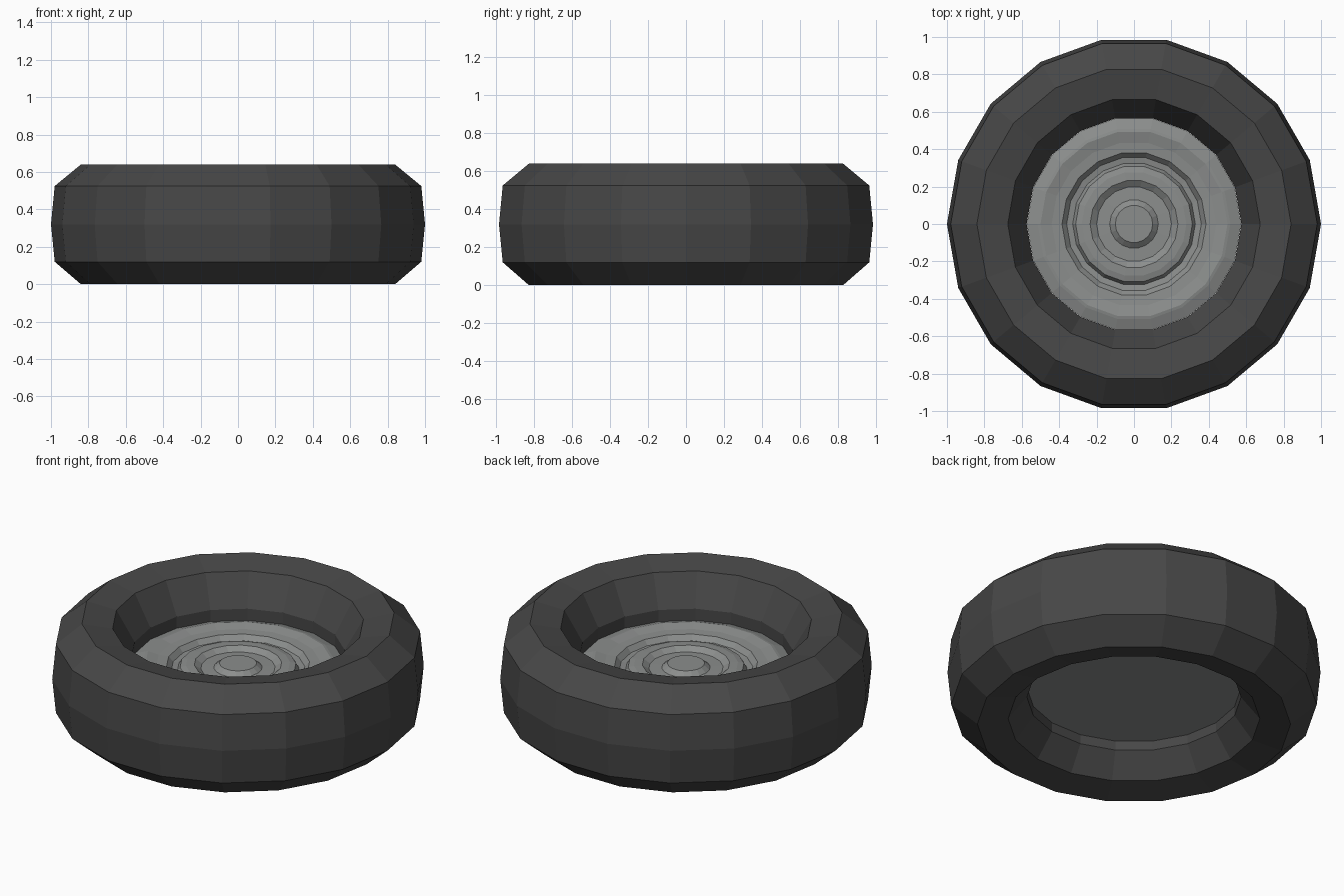
import bpy, bmesh, math

if "Cube" in bpy.data.objects:
    bpy.data.objects.remove(bpy.data.objects["Cube"])

SIDES = 18


def material(name, rgb):
    m = bpy.data.materials.new(name)
    m.diffuse_color = (*rgb, 1)
    m.use_nodes = True
    m.node_tree.nodes["Principled BSDF"].inputs["Base Color"].default_value = m.diffuse_color
    return m


def lathe(name, profile, mat, closed=False):
    """Spin an (r, z) profile round z; ends on the axis become single points."""
    bm = bmesh.new()
    rings = []
    for r, z in profile:
        if r == 0:
            rings.append([bm.verts.new((0, 0, z))] * SIDES)
        else:
            rings.append([bm.verts.new((r * math.cos(i * math.tau / SIDES),
                                        r * math.sin(i * math.tau / SIDES), z))
                          for i in range(SIDES)])
    pairs = list(zip(rings, rings[1:]))
    if closed:
        pairs.append((rings[-1], rings[0]))
    for a, b in pairs:
        for i in range(SIDES):
            j = (i + 1) % SIDES
            bm.faces.new(list(dict.fromkeys((a[i], a[j], b[j], b[i]))))
    bmesh.ops.recalc_face_normals(bm, faces=bm.faces)
    me = bpy.data.meshes.new(name)
    bm.to_mesh(me)
    bm.free()
    me.materials.append(mat)
    ob = bpy.data.objects.new(name, me)
    bpy.context.collection.objects.link(ob)
    return ob


rubber = material("dark rubber", (0.063, 0.063, 0.063))
metal = material("grey metal", (0.26, 0.27, 0.265))

# Tyre: bulging tread, chamfered shoulders, sloped inner walls
lathe("tyre", [(0.84, 0), (0.98, 0.12), (1.0, 0.32), (0.98, 0.525), (0.84, 0.64),
               (0.675, 0.607), (0.574, 0.43), (0.574, 0.165), (0.675, 0.033)],
      rubber, closed=True)

# Hub: rippled disc on top, flat closed underside
lathe("hub_disc", [(0, 0.375), (0.10, 0.375), (0.13, 0.35), (0.20, 0.348),
                   (0.235, 0.372), (0.28, 0.37), (0.312, 0.362), (0.328, 0.335),
                   (0.36, 0.34), (0.385, 0.368), (0.44, 0.372), (0.50, 0.385),
                   (0.515, 0.382), (0.573, 0.362), (0.573, 0.22), (0, 0.22)], metal)
